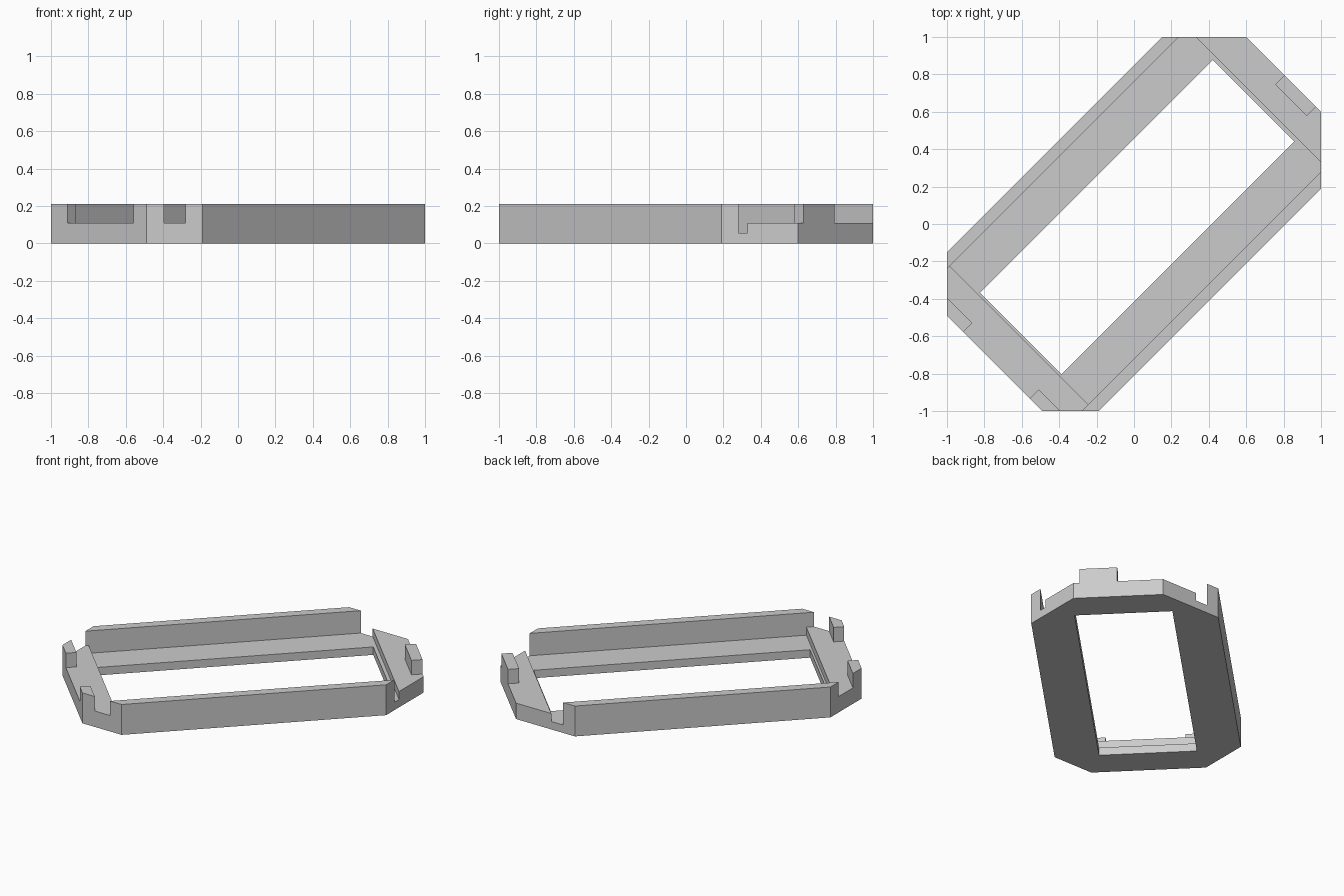
import bpy
import bmesh

cube = bpy.data.objects.get("Cube")
if cube:
    bpy.data.objects.remove(cube, do_unlink=True)

# Single flat grey
grey = bpy.data.materials.new("light_grey")
grey.use_nodes = True
grey.diffuse_color = (0.6, 0.6, 0.6, 1)
grey.node_tree.nodes["Principled BSDF"].inputs["Base Color"].default_value = (0.6, 0.6, 0.6, 1)

HEIGHT, LEDGE, END = 0.21, 0.055, 0.11   # wall top, inner ledge, end block top
WALL_A, WALL_B = -0.76, 0.72             # inner faces of the two long walls
FAR = 2.0                                # beyond the outline


def prism(name, points, z0, z1):
    """Extrude a plan outline from z0 to z1."""
    bm = bmesh.new()
    base = bm.faces.new([bm.verts.new((x, y, z0)) for x, y in points])
    top = bmesh.ops.extrude_face_region(bm, geom=[base])["geom"]
    bmesh.ops.translate(bm, vec=(0, 0, z1 - z0),
                        verts=[v for v in top if isinstance(v, bmesh.types.BMVert)])
    bmesh.ops.recalc_face_normals(bm, faces=bm.faces)
    mesh = bpy.data.meshes.new(name)
    bm.to_mesh(mesh)
    bm.free()
    mesh.materials.append(grey)
    obj = bpy.data.objects.new(name, mesh)
    bpy.context.collection.objects.link(obj)
    return obj


def diagonal_box(name, s0, s1, t0, t1, z0, z1):
    """Box aligned with the diagonal: s = x + y runs along it, t = x - y across."""
    corners = [(s0, t0), (s1, t0), (s1, t1), (s0, t1)]
    return prism(name, [((s + t) / 2, (s - t) / 2) for s, t in corners], z0, z1)


# Full-height body with clipped corners
frame = prism("frame", [(0.15, 1), (0.6, 1), (1, 0.6), (1, 0.19),
                        (-0.19, -1), (-0.49, -1), (-1, -0.49), (-1, -0.15)], 0, HEIGHT)

# Pockets to cut: s range, t range, floor height
pockets = {
    "window": (-1.19, 1.297, -0.455, 0.415, -1),
    "ledge_channel": (-1.21, 1.33, WALL_A, WALL_B, LEDGE),
    "front_end_step": (-1.395, -1.0, WALL_A, WALL_B, END),
    "front_end_gap": (-FAR, -1.1, -0.335, 0.375, END),
    "back_end_step": (1.1, 1.5, WALL_A, WALL_B, END),
    "back_end_gap_right": (1.2, FAR, WALL_A, 0.01, END),
    "back_end_gap_left": (1.2, FAR, 0.345, WALL_B, END),
}

bpy.context.view_layer.objects.active = frame
for name, (s0, s1, t0, t1, floor) in pockets.items():
    cutter = diagonal_box(name, s0, s1, t0, t1, floor, 1)
    cutter.hide_render = True
    cut = frame.modifiers.new(name, "BOOLEAN")
    cut.operation = "DIFFERENCE"
    cut.solver = "EXACT"
    cut.object = cutter
    bpy.ops.object.modifier_apply(modifier=cut.name)
    bpy.data.objects.remove(cutter, do_unlink=True)
